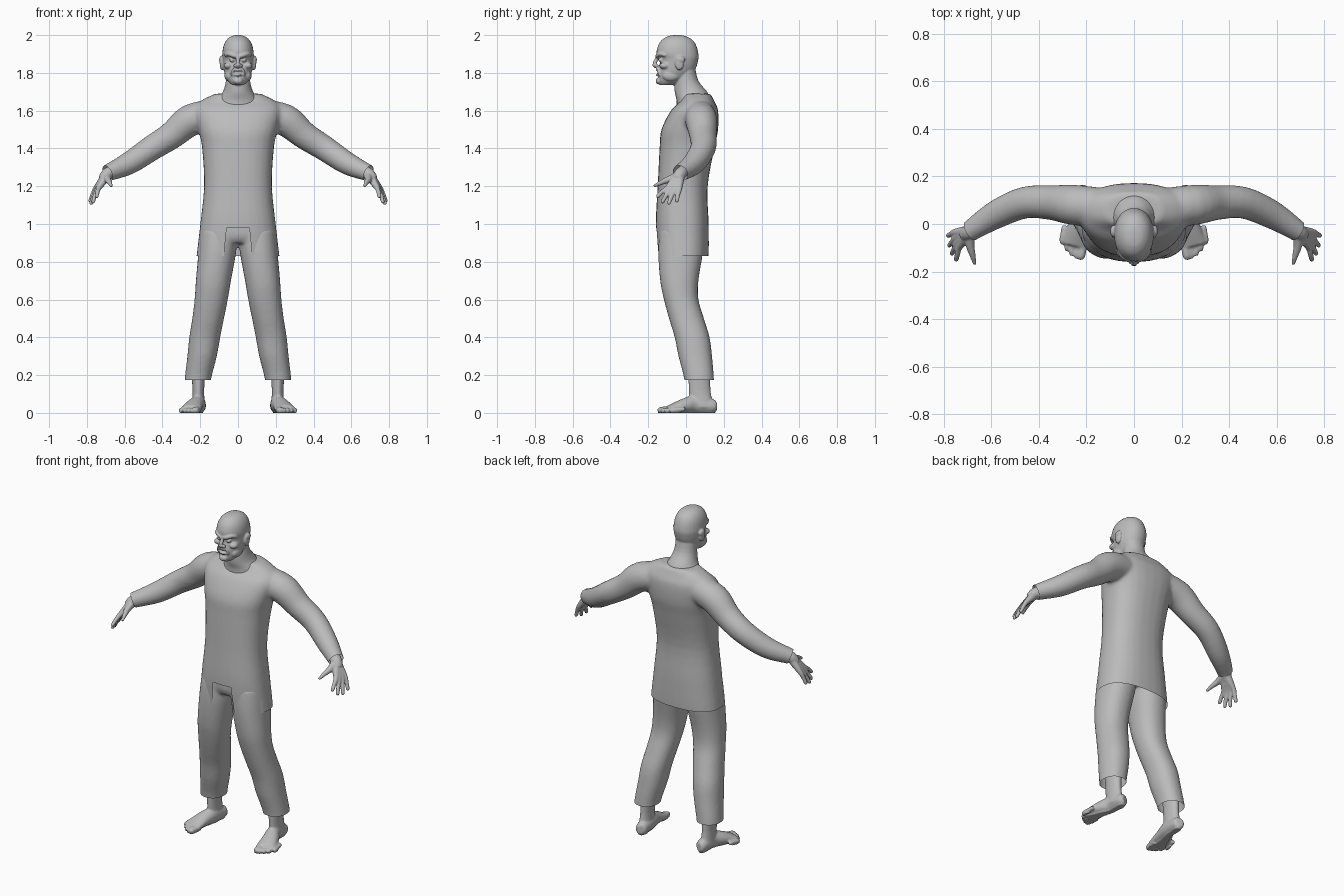
import bpy, bmesh, math
from mathutils import Vector, Matrix

cube = bpy.data.objects.get("Cube")
if cube:
    bpy.data.objects.remove(cube, do_unlink=True)

grey = bpy.data.materials.new("plain grey")
grey.use_nodes = True
grey.diffuse_color = (0.5, 0.5, 0.5, 1)
grey.node_tree.nodes["Principled BSDF"].inputs["Base Color"].default_value = grey.diffuse_color

SIDES = 28
UP = Vector((0, 0, 1))


def spline(rows, steps=4):
    """Smooth curve through rows of numbers of any width."""
    pts = [Vector(r) for r in rows]
    out = []
    for i in range(len(pts) - 1):
        b, c = pts[i], pts[i + 1]
        a = pts[max(i - 1, 0)]
        d = pts[min(i + 2, len(pts) - 1)]
        for k in range(steps):
            t = k / steps
            ease = t * t * (3 - 2 * t)
            leave = (c - a) / 2 * t * (1 - t) ** 2
            arrive = (d - b) / 2 * t * t * (1 - t)
            out.append(b + (c - b) * ease + leave - arrive)
    return out + [pts[-1]]


def loft(bm, rings, power=2):
    """Skin a list of (centre, u, v) super-ellipse rings and cap both ends."""
    loops = []
    for centre, u, v in rings:
        loop = []
        for i in range(SIDES):
            angle = math.tau * i / SIDES
            ca, sa = math.cos(angle), math.sin(angle)
            along = u * math.copysign(abs(ca) ** (2 / power), ca)
            across = v * math.copysign(abs(sa) ** (2 / power), sa)
            loop.append(bm.verts.new(centre + along + across))
        loops.append(loop)
    for a, b in zip(loops, loops[1:]):
        for i in range(SIDES):
            j = (i + 1) % SIDES
            bm.faces.new((a[i], a[j], b[j], b[i]))
    bm.faces.new(loops[0])
    bm.faces.new(loops[-1])


def stack(bm, rows, power=2):
    """Horizontal slices: height, centre x, half width, front y, back y."""
    rings = []
    for z, x, half, front, back in spline(rows):
        centre = Vector((x, (front + back) / 2, z))
        rings.append((centre, Vector((half, 0, 0)), Vector((0, (back - front) / 2, 0))))
    loft(bm, rings, power)


def tube(bm, rows):
    """Tube along a path: x, y, z, radius and an optional second radius."""
    rows = spline(rows)
    pts = [Vector(r[:3]) for r in rows]
    rings = []
    for i, r in enumerate(rows):
        t = pts[min(i + 1, len(pts) - 1)] - pts[max(i - 1, 0)]
        u = t.cross(UP).normalized()
        v = u.cross(t).normalized()
        rings.append((pts[i], u * r[3], v * r[-1]))
    loft(bm, rings)


def ball(bm, centre, radii):
    matrix = Matrix.Translation(centre) @ Matrix.Diagonal((*radii, 1))
    bmesh.ops.create_icosphere(bm, subdivisions=3, radius=1, matrix=matrix)


def mirror(bm):
    geom = bm.verts[:] + bm.edges[:] + bm.faces[:]
    new = bmesh.ops.duplicate(bm, geom=geom)["geom"]
    verts = [g for g in new if isinstance(g, bmesh.types.BMVert)]
    bmesh.ops.scale(bm, vec=(-1, 1, 1), verts=verts)


def cut(bm, co, no, faces, clear=True):
    edges = {e for f in faces for e in f.edges}
    verts = {v for f in faces for v in f.verts}
    bmesh.ops.bisect_plane(bm, geom=[*verts, *edges, *faces], plane_co=co,
                           plane_no=no, clear_outer=clear)


def finish(bm, name, voxel, smooth, trim=None):
    """Fuse the overlapping pieces into one skin, then trim it."""
    bmesh.ops.recalc_face_normals(bm, faces=bm.faces[:])
    mesh = bpy.data.meshes.new(name)
    bm.to_mesh(mesh)
    bm.free()
    obj = bpy.data.objects.new(name, mesh)
    bpy.context.collection.objects.link(obj)
    fuse = obj.modifiers.new("fuse", 'REMESH')
    fuse.mode = 'VOXEL'
    fuse.voxel_size = voxel
    soften = obj.modifiers.new("soften", 'SMOOTH')
    soften.factor = 0.5
    soften.iterations = smooth
    graph = bpy.context.evaluated_depsgraph_get()
    baked = bpy.data.meshes.new_from_object(obj.evaluated_get(graph))
    obj.modifiers.clear()
    obj.data = baked
    bpy.data.meshes.remove(mesh)
    baked.name = name
    bm = bmesh.new()
    bm.from_mesh(baked)
    if trim:
        trim(bm)
    for f in bm.faces:
        f.smooth = True
        f.material_index = 0
    bm.to_mesh(baked)
    bm.free()
    baked.materials.clear()
    baked.materials.append(grey)


# Shirt: sleeves, then the long body
bm = bmesh.new()
tube(bm, [(.12, .07, 1.58, .08), (.25, .08, 1.55, .085), (.35, .09, 1.47, .073), (.46, .09, 1.4, .067),
          (.58, .04, 1.32, .06), (.69, -.03, 1.27, .045), (.75, -.07, 1.24, .04)])
mirror(bm)
stack(bm, [(.75, 0, .23, -.15, .11), (.83, 0, .22, -.15, .12), (1, 0, .2, -.16, .12),
           (1.2, 0, .18, -.15, .115), (1.4, 0, .19, -.14, .15), (1.5, 0, .21, -.13, .17),
           (1.6, 0, .23, -.08, .17), (1.65, 0, .2, -.03, .15), (1.69, 0, .12, -.01, .13)], 2.4)


def trim_shirt(bm):
    """Open the hem and cuffs and cut the slanted front notch."""
    cut(bm, (0, 0, .83), -UP, bm.faces[:])
    for s in (1, -1):
        cut(bm, (s * .69, -.03, 1.27), (s * .12, -.07, -.06), bm.faces[:])
    top, half, slant = .98, .06, .1

    def front():
        mids = [(f, f.calc_center_median()) for f in bm.faces]
        return [f for f, m in mids if m.y < -.05 and m.z < 1.02 and abs(m.x) < .12]
    cut(bm, (0, 0, top), UP, front(), False)
    for s in (1, -1):
        cut(bm, (s * half, 0, top), (s, 0, slant), front(), False)
    mids = [(f, f.calc_center_median()) for f in front()]
    gone = [f for f, m in mids if m.z < top and abs(m.x) < half + (top - m.z) * slant]
    bmesh.ops.delete(bm, geom=gone, context='FACES')


finish(bm, "shirt", .011, 6, trim_shirt)

# Trousers: two legs joined by the hips, open at the ankles
bm = bmesh.new()
stack(bm, [(.1, .215, .067, -.01, .15), (.18, .212, .07, -.01, .148), (.3, .19, .078, -.04, .138),
           (.4, .176, .082, -.06, .125), (.5, .158, .084, -.09, .095), (.6, .142, .088, -.117, .066),
           (.7, .13, .093, -.137, .066), (.85, .11, .1, -.147, .09), (.97, .1, .1, -.14, .1)], 2.2)
mirror(bm)
stack(bm, [(.9, 0, .17, -.12, .09), (.94, 0, .19, -.14, .1), (1.04, 0, .18, -.14, .1)], 2.4)
finish(bm, "trousers", .01, 5, lambda b: cut(b, (0, 0, .175), -UP, b.faces[:]))

# Feet: ankle, sole and five toes each
bm = bmesh.new()
stack(bm, [(.26, .21, .04, .01, .13), (.12, .21, .031, .015, .13), (.03, .21, .036, .02, .15)])
tube(bm, [(.2, .16, .035, .02, .025), (.204, .14, .036, .034, .037), (.21, .05, .046, .038, .046),
          (.23, -.01, .038, .047, .038), (.25, -.09, .02, .057, .02)])
for i in range(5):
    x, y = .222 + i * .02, -.15 + i * i * .004
    r = .012 if i else .018
    tube(bm, [(x - .01, y + .08, .02, r), (x, y + .02, .014, r), (x, y, .011, r * .6)])
mirror(bm)


def flatten_sole(bm):
    for v in bm.verts:
        if v.co.z < .006:
            v.co.z = 0


finish(bm, "feet", .006, 3, flatten_sole)

# Hands: palm strands fanning into four bent fingers, plus the thumb
bm = bmesh.new()
wrist = Vector((.69, -.03, 1.265))
for i in range(4):
    t = i / 3
    arch = math.sin(math.pi * t)
    knuckle = Vector((.737, -.1, 1.19)).lerp(Vector((.755, -.035, 1.185)), t)
    tip = Vector((.75, -.155, 1.14)).lerp(Vector((.785, -.05, 1.115)), t)
    tip += Vector((.008, -.01, -.024)) * arch
    bend = knuckle.lerp(tip, .5) + UP * .005
    path = [(wrist, .025), (wrist.lerp(knuckle, .5), .021), (knuckle, .014), (bend, .0115),
            (bend.lerp(tip, .8), .01), (tip, .005)]
    tube(bm, [(*p, r) for p, r in path])
tube(bm, [(.69, -.045, 1.255, .022), (.69, -.09, 1.236, .018), (.68, -.13, 1.22, .013),
          (.67, -.17, 1.2, .007)])
tube(bm, [(.64, 0, 1.29, .03), (.69, -.03, 1.265, .033), (.715, -.047, 1.235, .027)])
mirror(bm)
finish(bm, "hands", .005, 2)

# Head: paired ears, eyes, cheeks, nostrils, jaw, brows and mouth folds
bm = bmesh.new()
ball(bm, (.086, -.035, 1.852), (.011, .024, .038))
ball(bm, (.088, -.03, 1.87), (.012, .025, .02))
ball(bm, (.031, -.134, 1.868), (.015, .013, .011))
ball(bm, (.052, -.113, 1.838), (.024, .028, .018))
ball(bm, (.014, -.157, 1.838), (.011, .012, .009))
ball(bm, (.05, -.08, 1.785), (.022, .045, .03))
tube(bm, [(.004, -.15, 1.886, .011), (.025, -.15, 1.892, .011), (.05, -.133, 1.9, .011),
          (.066, -.108, 1.893, .009)])
tube(bm, [(.016, -.153, 1.828, .006), (.03, -.146, 1.808, .007), (.034, -.14, 1.785, .006)])
mirror(bm)
# Skull, then nose, lips, chin and neck
stack(bm, [(2, 0, .01, -.06, -.03), (1.994, 0, .036, -.095, 0), (1.975, 0, .06, -.127, .034),
           (1.945, 0, .076, -.147, .054), (1.905, 0, .083, -.156, .065), (1.87, 0, .082, -.138, .065),
           (1.81, 0, .074, -.146, .045), (1.76, 0, .055, -.147, -.01), (1.735, 0, .03, -.138, -.07)], 2.1)
tube(bm, [(0, -.143, 1.893, .009), (0, -.158, 1.868, .01), (0, -.168, 1.846, .012),
          (0, -.158, 1.832, .01)])
for z in (1.815, 1.79):
    ball(bm, (0, -.147, z), (.024, .013, .007))
ball(bm, (0, -.143, 1.757), (.026, .018, .018))
stack(bm, [(1.85, 0, .06, -.05, .045), (1.76, 0, .064, -.06, .065), (1.7, 0, .08, -.06, .112),
           (1.655, 0, .11, -.05, .13), (1.6, 0, .13, -.05, .13)])
finish(bm, "head", .0045, 3)
